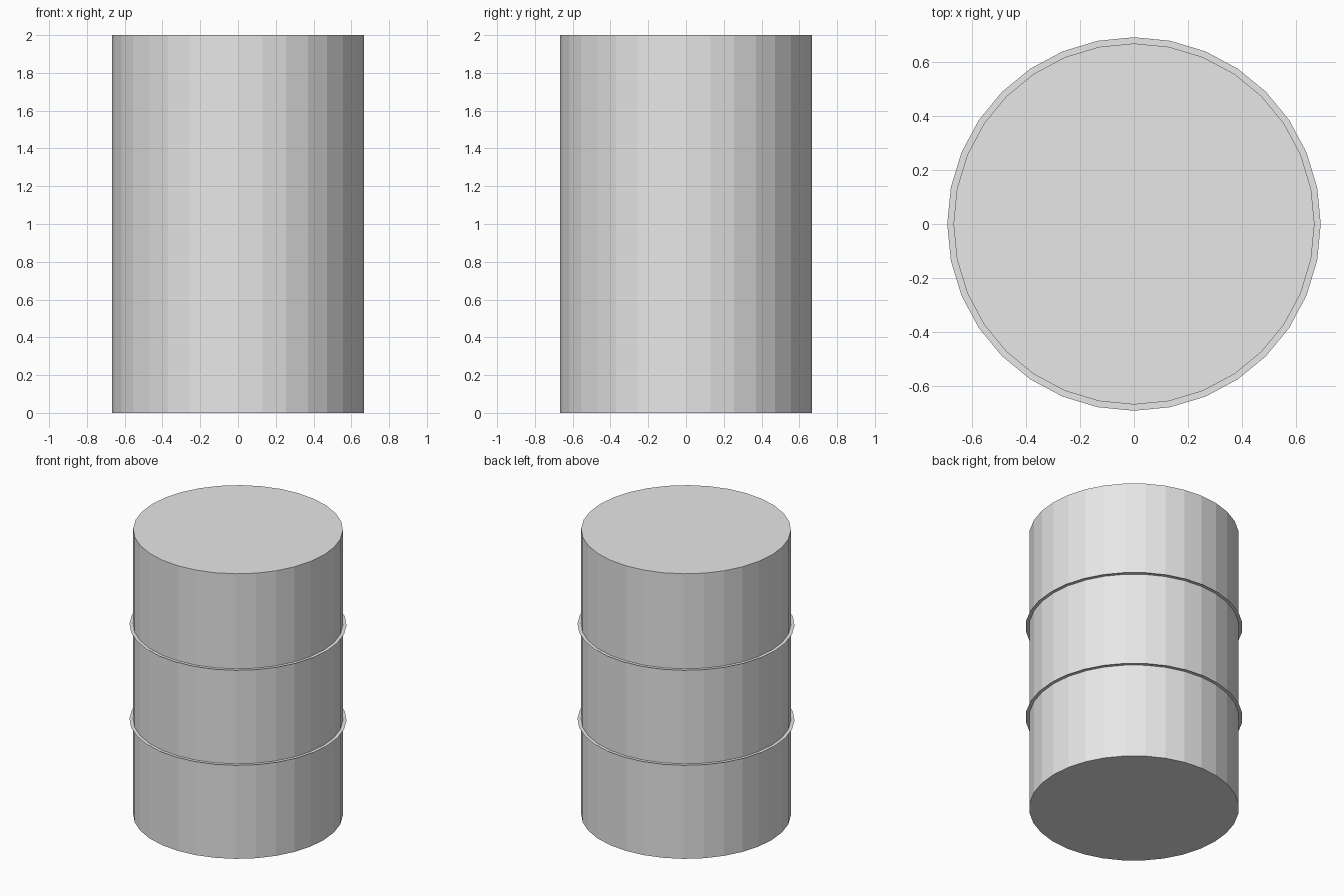
import bpy
import bmesh
from math import cos, sin, tau

cube = bpy.data.objects.get("Cube")
if cube:
    bpy.data.objects.remove(cube, do_unlink=True)

SIDES = 32
BODY_RADIUS = 0.667
HOOP_RADIUS = 0.69
HEIGHT = 2.0

# Single grey paint for the whole drum
grey = bpy.data.materials.new("light_grey")
grey.use_nodes = True
colour = (0.8, 0.8, 0.8, 1.0)
grey.diffuse_color = colour
grey.node_tree.nodes["Principled BSDF"].inputs["Base Color"].default_value = colour


def circle(bm, radius, z):
    """Add a ring of vertices with corners on the axes."""
    return [bm.verts.new((radius * cos(tau * i / SIDES), radius * sin(tau * i / SIDES), z))
            for i in range(SIDES)]


def bridge(bm, a, b):
    """Join two vertex rings with quads."""
    for i in range(SIDES):
        j = (i + 1) % SIDES
        bm.faces.new((a[i], a[j], b[j], b[i]))


def finish(bm, name):
    mesh = bpy.data.meshes.new(name)
    bm.to_mesh(mesh)
    bm.free()
    mesh.materials.append(grey)
    obj = bpy.data.objects.new(name, mesh)
    bpy.context.collection.objects.link(obj)
    return obj


# Flat-shaded barrel body with closed ends
bm = bmesh.new()
bottom = circle(bm, BODY_RADIUS, 0)
top = circle(bm, BODY_RADIUS, HEIGHT)
bridge(bm, bottom, top)
bm.faces.new(top)
bm.faces.new(bottom[::-1])
finish(bm, "barrel_body")

# Paper-thin hoops at one third and two thirds of the height
for name, level in (("lower_hoop", 1), ("upper_hoop", 2)):
    z = HEIGHT * level / 3
    bm = bmesh.new()
    bridge(bm, circle(bm, HOOP_RADIUS, z), circle(bm, BODY_RADIUS, z))
    finish(bm, name)
